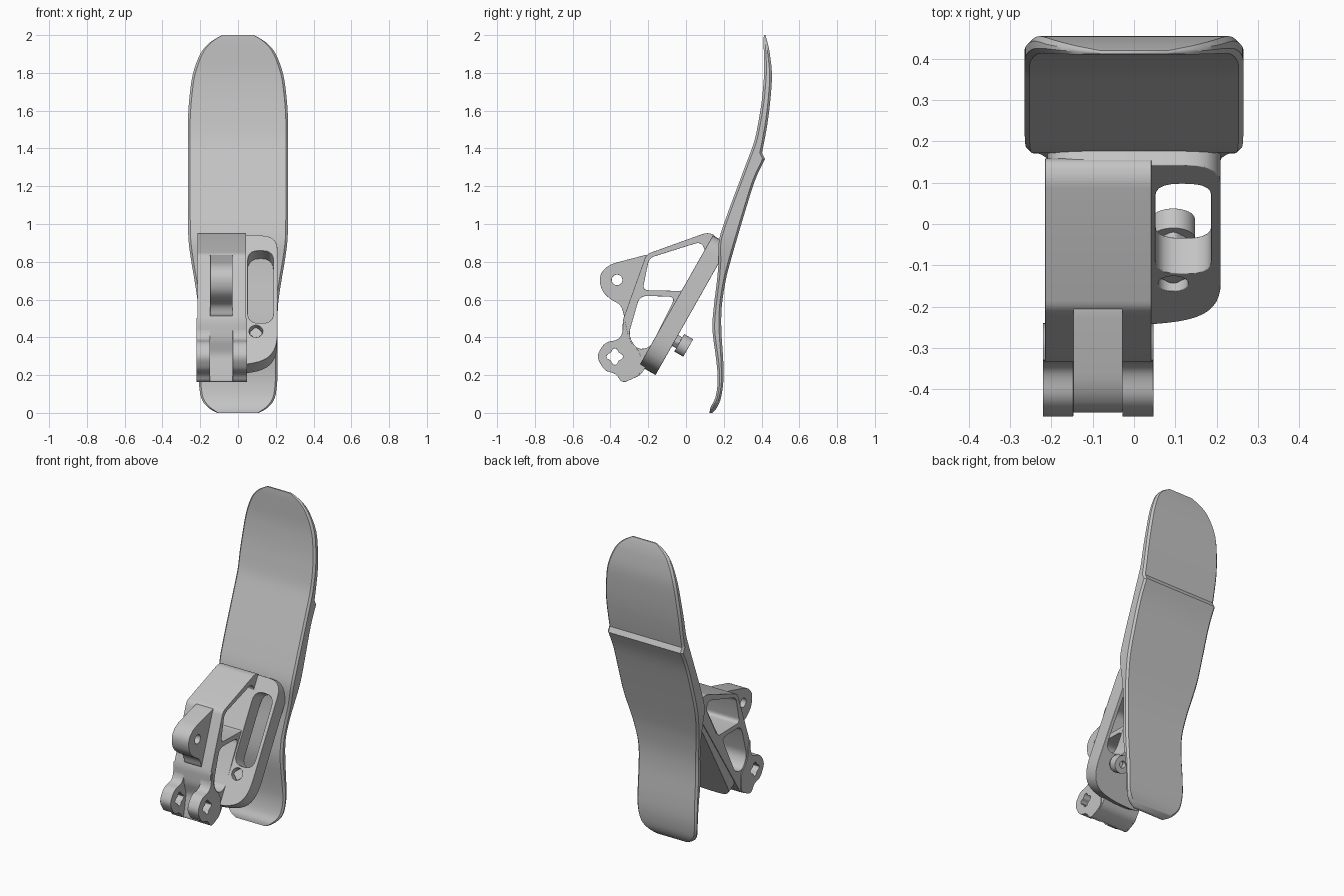
import bpy, bmesh, math
from mathutils import Matrix, Vector

cube = bpy.data.objects.get("Cube")
if cube:
    bpy.data.objects.remove(cube, do_unlink=True)

grey = bpy.data.materials.new("plain grey")
grey.use_nodes = True
grey.diffuse_color = (0.55, 0.55, 0.55, 1)
grey.node_tree.nodes["Principled BSDF"].inputs["Base Color"].default_value = (0.55, 0.55, 0.55, 1)


def add_object(name, mesh, bevel=0.0):
    """Link a mesh, colour it and shade it smooth with sharp edges."""
    ob = bpy.data.objects.new(name, mesh)
    bpy.context.collection.objects.link(ob)
    mesh.materials.clear()
    mesh.materials.append(grey)
    bpy.ops.object.select_all(action='DESELECT')
    ob.select_set(True)
    bpy.context.view_layer.objects.active = ob
    bpy.ops.object.shade_smooth_by_angle(angle=math.radians(35))
    if bevel:
        mod = ob.modifiers.new("soft edges", 'BEVEL')
        mod.width, mod.segments = bevel, 2
        mod.limit_method, mod.angle_limit = 'ANGLE', math.radians(45)
        mod.harden_normals = True
    return ob


def rounded(points, r=0.04, steps=5):
    """Closed outline with every corner rounded."""
    pts = [Vector(p) for p in points]
    out = []
    for i, p in enumerate(pts):
        ends = []
        for q in (pts[i - 1], pts[(i + 1) % len(pts)]):
            d = q - p
            ends.append(p + d.normalized() * min(r, d.length * 0.47))
        a, b = ends
        for k in range(steps + 1):
            t = k / steps
            out.append(a * (1 - t) ** 2 + p * 2 * t * (1 - t) + b * t * t)
    return out


def ring(x, y, r, lobe=0.0, n=32):
    """Round outline, with four lobes if wanted."""
    out = []
    for k in range(n):
        a = math.tau * k / n
        q = r + lobe * math.cos(4 * a)
        out.append(Vector((x + q * math.cos(a), y + q * math.sin(a))))
    return out


def extrude(name, outlines, frame, low, high, bevel=0.006):
    """Extrude an outline, and any holes in it, along the frame's third axis."""
    curve = bpy.data.curves.new(name, 'CURVE')
    curve.dimensions, curve.fill_mode = '2D', 'BOTH'
    curve.extrude = (high - low) / 2
    for outline in outlines:
        spline = curve.splines.new('POLY')
        spline.points.add(len(outline) - 1)
        for point, co in zip(spline.points, outline):
            point.co = (co.x, co.y, 0, 1)
        spline.use_cyclic_u = True
    helper = bpy.data.objects.new(name + " helper", curve)
    bpy.context.collection.objects.link(helper)
    graph = bpy.context.evaluated_depsgraph_get()
    mesh = bpy.data.meshes.new_from_object(helper.evaluated_get(graph))
    bpy.data.objects.remove(helper, do_unlink=True)
    bm = bmesh.new()
    bm.from_mesh(mesh)
    bmesh.ops.remove_doubles(bm, verts=bm.verts, dist=0.0002)
    bmesh.ops.dissolve_limit(bm, angle_limit=0.01, verts=bm.verts, edges=bm.edges)
    bmesh.ops.transform(bm, matrix=frame @ Matrix.Translation((0, 0, (low + high) / 2)),
                        verts=bm.verts)
    bmesh.ops.recalc_face_normals(bm, faces=bm.faces)
    bm.to_mesh(mesh)
    bm.free()
    return add_object(name, mesh, bevel)


def smooth_rows(rows, steps=4):
    """Catmull-Rom through rows of values."""
    rows = [Vector(r) for r in rows]
    out = []
    for i in range(len(rows) - 1):
        p0, p1, p2 = rows[max(i - 1, 0)], rows[i], rows[i + 1]
        p3 = rows[min(i + 2, len(rows) - 1)]
        for k in range(steps):
            t = k / steps
            out.append(0.5 * (2 * p1 + (p2 - p0) * t + (2 * p0 - 5 * p1 + 4 * p2 - p3) * t * t
                              + (3 * p1 - p0 - 3 * p2 + p3) * t ** 3))
    return out + [rows[-1]]


# Curved blade: height, front y, back y, half width; a step on the back splits it
lower = [(0, .125, .14, .11), (.03, .13, .165, .16), (.08, .155, .185, .195),
         (.17, .168, .198, .208), (.28, .16, .197, .21), (.44, .14, .187, .21),
         (.57, .148, .19, .212), (.7, .164, .21, .23), (.8, .172, .235, .247),
         (.915, .175, .268, .262), (1.05, .218, .308, .265), (1.23, .285, .365, .265),
         (1.345, .328, .418, .265)]
upper = [(1.376, .34, .402, .265), (1.45, .365, .417, .265), (1.55, .385, .434, .265),
         (1.66, .402, .447, .258), (1.79, .413, .455, .24), (1.9, .412, .444, .2),
         (1.96, .411, .432, .15), (2, .412, .42, .085)]
bm = bmesh.new()
loops = []
for z, yf, yb, w in smooth_rows(lower) + smooth_rows(upper):
    c = min(0.012, (yb - yf) * 0.35)
    half = [(w - c, yf), (w, yf + c), (w, yb - c), (w - c, yb)]
    section = half + [(-x, y) for x, y in reversed(half)]
    loops.append([bm.verts.new((x, y, z)) for x, y in section])
for a, b in zip(loops, loops[1:]):
    for i in range(len(a)):
        j = (i + 1) % len(a)
        bm.faces.new((a[i], a[j], b[j], b[i]))
bm.faces.new(loops[0])
bm.faces.new(loops[-1])
bmesh.ops.recalc_face_normals(bm, faces=bm.faces)
blade_mesh = bpy.data.meshes.new("blade")
bm.to_mesh(blade_mesh)
bm.free()
add_object("blade", blade_mesh)

# Frames: side profiles run in (y, z); the plate leans along the spar
side = Matrix(((0, 0, 1, 0), (1, 0, 0, 0), (0, 1, 0, 0), (0, 0, 0, 1)))
sy, sz = Vector((0.4925, 0.87)).normalized()
lean = Matrix(((1, 0, 0, 0), (0, sy, -sz, -.185), (0, sz, sy, .26), (0, 0, 0, 1)))

# Leaning plate with a long slot and a screw hole
plate = rounded([(-.21, -.04), (0, -.04), (.15, -.01), (.21, .08), (.21, .753), (-.21, .753)], .09)
slot = rounded([(.052, .22), (.187, .22), (.187, .66), (.052, .66)], .06)
extrude("leaning_plate", [plate, slot, ring(.095, .17, .036)], lean, -.05, .05)

# Adjusting screw through the plate
extrude("screw_shank", [ring(.095, .17, .03, .003)], lean, -.1, .03, 0)
extrude("screw_head", [ring(.095, .17, .053), ring(.095, .17, .02)], lean, -.13, -.075)

# Bracket body with two windows
body = rounded([(.16, .94), (.11, .955), (-.21, .84), (-.335, .49), (-.335, .39), (-.31, .31),
                (-.34, .155), (-.24, .2), (-.19, .28), (.15, .8)], .025)
upper_window = rounded([(-.195, .82), (.075, .905), (.105, .862), (-.01, .645), (-.23, .65)], .03)
lower_window = rounded([(-.245, .62), (-.055, .615), (-.19, .345), (-.26, .335), (-.305, .41)], .04)
extrude("bracket_body", [body, upper_window, lower_window], side, -.215, .042)

# Single upper lug in the middle
lug = rounded([(-.18, .845), (-.41, .785), (-.46, .73), (-.45, .65), (-.4, .6),
               (-.34, .57), (-.325, .49), (-.22, .8)], .05)
extrude("upper_lug", [lug, ring(-.365, .704, .028)], side, -.147, -.028)

# Pair of lower lugs with lobed pivot holes
fork = rounded([(-.33, .52), (-.335, .42), (-.36, .385), (-.43, .375), (-.475, .3), (-.43, .22),
                (-.37, .21), (-.34, .155), (-.24, .2), (-.24, .32), (-.3, .38)], .035)
for name, x0, x1 in (("right", -.221, -.147), ("left", -.028, .047)):
    extrude(name + "_lower_lug", [fork, ring(-.377, .298, .037, .007)], side, x0, x1)
